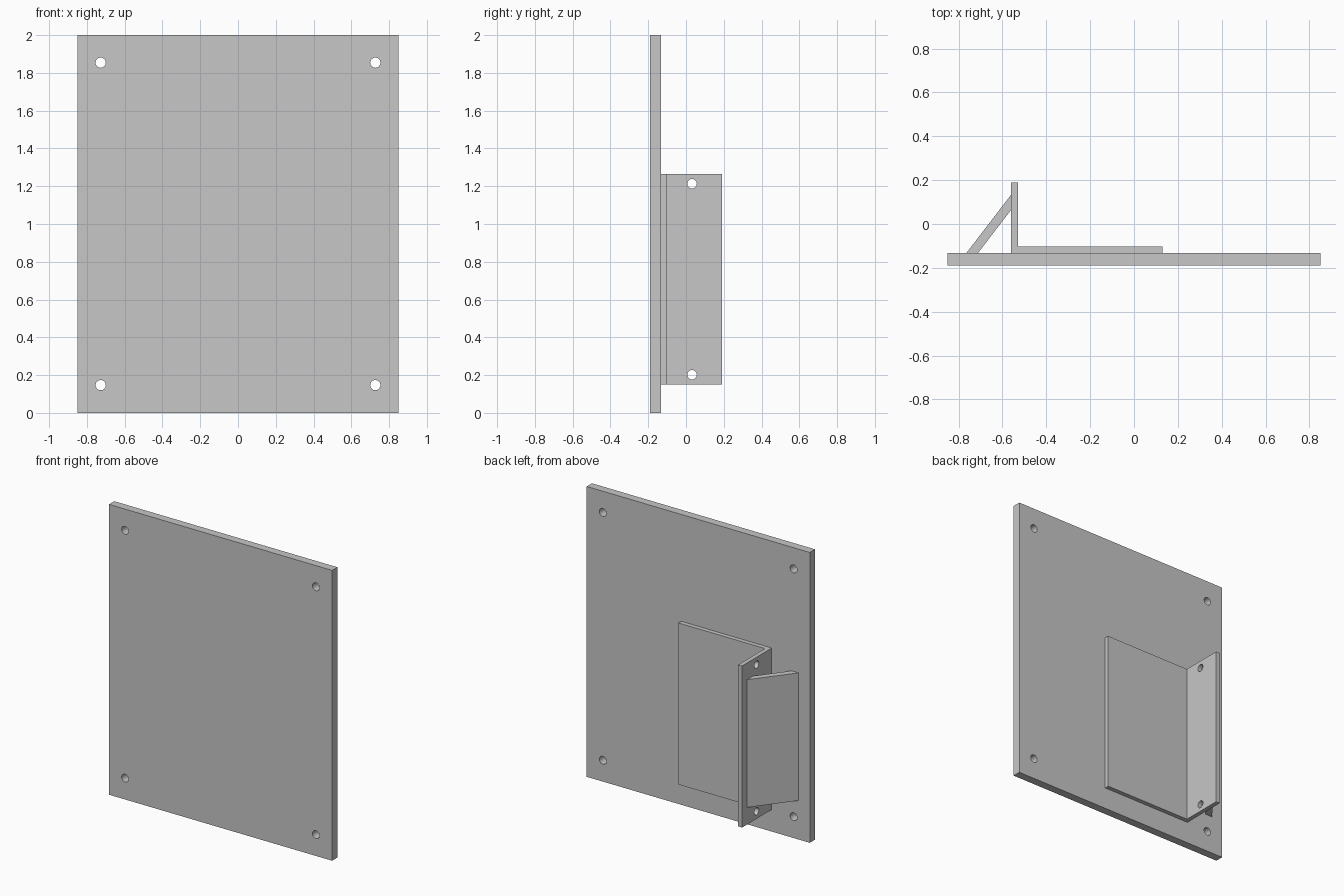
import bpy
import bmesh
import math
from mathutils import Matrix, Vector

if "Cube" in bpy.data.objects:
    bpy.data.objects.remove(bpy.data.objects["Cube"], do_unlink=True)

GREY = (0.57, 0.57, 0.57, 1)
steel = bpy.data.materials.new("light grey")
steel.use_nodes = True
steel.diffuse_color = GREY
steel.node_tree.nodes["Principled BSDF"].inputs["Base Color"].default_value = GREY

BACK = -0.133   # rear face of the plate
WEB = -0.56     # outer side of the bracket web


def add_object(name, bm):
    bmesh.ops.recalc_face_normals(bm, faces=bm.faces)
    mesh = bpy.data.meshes.new(name)
    bm.to_mesh(mesh)
    bm.free()
    obj = bpy.data.objects.new(name, mesh)
    bpy.context.collection.objects.link(obj)
    mesh.materials.append(steel)
    return obj


def extrude_up(name, outline, bottom, top):
    """Raise a plan outline into a solid between two heights."""
    bm = bmesh.new()
    face = bm.faces.new([bm.verts.new((x, y, bottom)) for x, y in outline])
    raised = bmesh.ops.extrude_face_region(bm, geom=[face])["geom"]
    verts = [v for v in raised if isinstance(v, bmesh.types.BMVert)]
    bmesh.ops.translate(bm, verts=verts, vec=(0, 0, top - bottom))
    return add_object(name, bm)


def drill(obj, centres, axis, radius):
    """Cut round through holes along the given axis."""
    bm = bmesh.new()
    turn = Vector((0, 0, 1)).rotation_difference(Vector(axis)).to_matrix().to_4x4()
    for centre in centres:
        bmesh.ops.create_cone(bm, cap_ends=True, segments=32, radius1=radius,
                              radius2=radius, depth=0.2,
                              matrix=Matrix.Translation(centre) @ turn)
    cutter = add_object("hole_cutter", bm)
    cutter.hide_render = True
    mod = obj.modifiers.new("holes", "BOOLEAN")
    mod.operation = "DIFFERENCE"
    mod.solver = "EXACT"
    mod.object = cutter
    bpy.context.view_layer.objects.active = obj
    bpy.ops.object.modifier_apply(modifier=mod.name)
    bpy.data.objects.remove(cutter, do_unlink=True)


def smooth_bores(obj):
    bpy.ops.object.select_all(action="DESELECT")
    obj.select_set(True)
    bpy.context.view_layer.objects.active = obj
    bpy.ops.object.shade_smooth_by_angle(angle=math.radians(30))


# Mounting plate with a hole near each corner
plate = extrude_up("mounting_plate",
                   [(-0.85, -0.19), (0.85, -0.19), (0.85, BACK), (-0.85, BACK)], 0, 2)
drill(plate, [(x, -0.16, z) for x in (-0.727, 0.727) for z in (0.147, 1.854)],
      (0, 1, 0), 0.027)

# Angle bracket: flange on the plate, web standing out behind
bracket = extrude_up("angle_bracket",
                     [(WEB, BACK), (0.13, BACK), (0.13, -0.103), (-0.53, -0.103),
                      (-0.53, 0.19), (WEB, 0.19)], 0.151, 1.264)
drill(bracket, [(-0.545, 0.032, z) for z in (0.202, 1.213)], (1, 0, 0), 0.025)

# Sloping brace between plate and web
extrude_up("diagonal_brace",
           [(-0.765, BACK), (-0.712, BACK), (WEB, 0.065), (WEB, 0.134)], 0.268, 1.148)

for part in (plate, bracket):
    smooth_bores(part)
